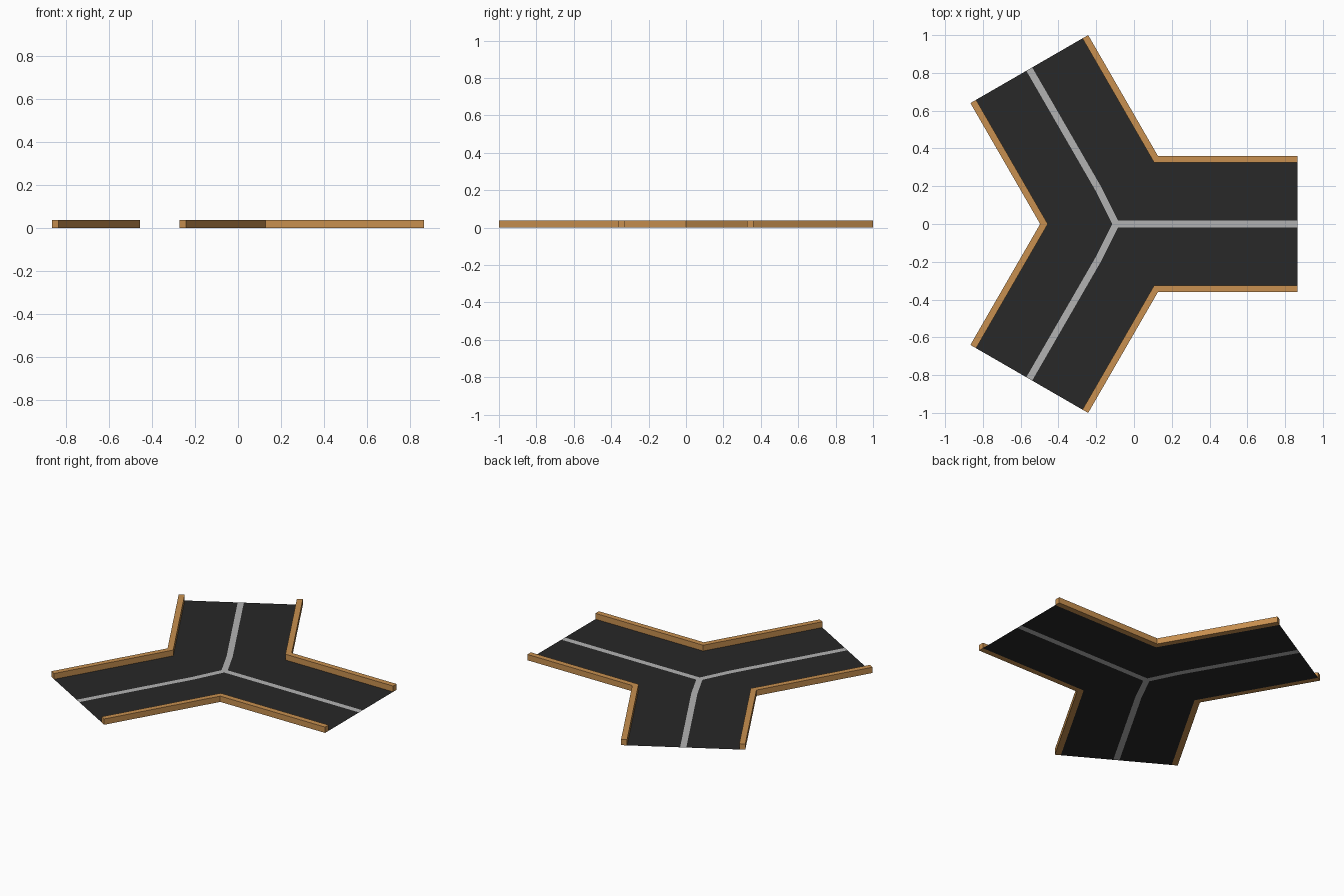
import bpy
from math import sin, cos, radians

if "Cube" in bpy.data.objects:
    bpy.data.objects.remove(bpy.data.objects["Cube"])

CX = -0.081        # junction centre on x
LENGTH = 0.947     # centre to arm end
OUTER = 0.36       # half width over the walls
INNER = 0.325      # half width of the tarmac
LINE = 0.018       # half width of the centre line
BEND = 0.208       # where the arms meet the middle piece
HEIGHT = 0.037


def arm_point(k, along, side, z=0.0):
    """Point on arm k: distance along it and offset to its left."""
    a = radians(120 * k)
    return (CX + along * cos(a) - side * sin(a), along * sin(a) + side * cos(a), z)


def corner(k, half, z=0.0):
    """Meeting point of two parallel offsets between arm k and arm k+1."""
    return arm_point(k, half / 3 ** 0.5, half, z)


def middle(k):
    """Centre-line junction corner, slightly off centre as on the painted line."""
    x, y, z = corner(k, LINE)
    return (x - 0.014, y, z)


def material(name, color):
    m = bpy.data.materials.new(name)
    m.diffuse_color = (*color, 1)
    m.use_nodes = True
    m.node_tree.nodes["Principled BSDF"].inputs["Base Color"].default_value = m.diffuse_color
    return m


def build(name, faces, mat):
    verts = []
    for f in faces:
        for p in f:
            verts.append(p)
    index, n = [], 0
    for f in faces:
        index.append(list(range(n, n + len(f))))
        n += len(f)
    mesh = bpy.data.meshes.new(name)
    mesh.from_pydata(verts, [], index)
    mesh.materials.append(mat)
    obj = bpy.data.objects.new(name, mesh)
    bpy.context.collection.objects.link(obj)
    return obj


tarmac = material("tarmac", (0.021, 0.021, 0.021))
paint = material("line_paint", (0.45, 0.45, 0.45))
kerb = material("kerb", (0.58, 0.28, 0.08))

# Flat road surface: three sectors, each a middle quad and two half lanes
road = []
for k in range(3):
    n = k + 1
    c, j = corner(k, INNER), middle(k)
    bend_a, bend_b = arm_point(k, BEND, LINE), arm_point(n, BEND, -LINE)
    road += [
        (j, bend_a, c, bend_b),
        (bend_a, arm_point(k, LENGTH, LINE), arm_point(k, LENGTH, INNER), c),
        (bend_b, c, arm_point(n, LENGTH, -INNER), arm_point(n, LENGTH, -LINE)),
    ]
build("road_surface", road, tarmac)

# Centre line, flush with the road
line = [tuple(middle(k) for k in range(3))]
for k in range(3):
    r, l = arm_point(k, BEND, -LINE), arm_point(k, BEND, LINE)
    line += [
        (middle(k - 1), r, l, middle(k)),
        (r, arm_point(k, LENGTH, -LINE), arm_point(k, LENGTH, LINE), l),
    ]
build("centre_line", line, paint)

# Three bent side walls
for k in range(3):
    def ring(half, z):
        return [arm_point(k, LENGTH, half, z), corner(k, half, z),
                arm_point(k + 1, LENGTH, -half, z)]
    section = [ring(INNER, 0), ring(OUTER, 0), ring(OUTER, HEIGHT), ring(INNER, HEIGHT)]
    faces = []
    for i in range(4):
        a, b = section[i], section[(i + 1) % 4]
        faces += [(a[s], a[s + 1], b[s + 1], b[s]) for s in range(2)]
    faces.append(tuple(s[0] for s in section))
    faces.append(tuple(s[2] for s in reversed(section)))
    build(f"side_wall_{k + 1}", faces, kerb)
